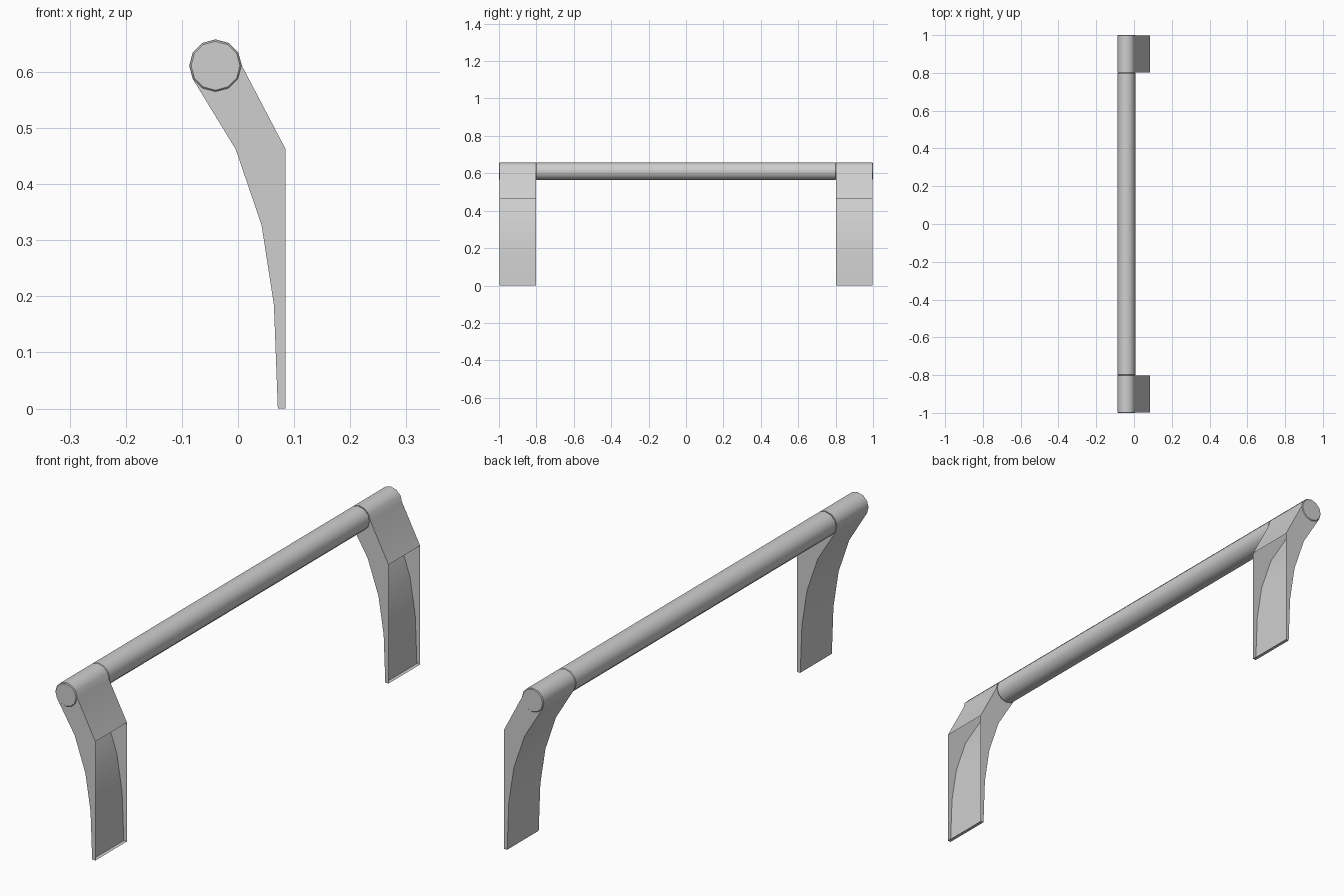
import bpy, bmesh
from math import sin, cos, pi, radians

if "Cube" in bpy.data.objects:
    bpy.data.objects.remove(bpy.data.objects["Cube"])

# Single satin grey
grey = bpy.data.materials.new("satin_grey")
grey.use_nodes = True
colour = (0.62, 0.62, 0.62, 1)
grey.diffuse_color = colour
grey.node_tree.nodes["Principled BSDF"].inputs["Base Color"].default_value = colour

SIDES = 12
CX, CZ, R = -0.04, 0.611, 0.047   # bar axis and radius
RIM = 0.0435                      # radius of chamfered ends
INNER, OUTER = 0.803, 0.997       # leg side walls


def ring_point(step, radius):
    a = 2 * pi * step / SIDES
    return CX + radius * cos(a), CZ + radius * sin(a)


def finish(name, bm):
    mesh = bpy.data.meshes.new(name)
    bm.to_mesh(mesh)
    bm.free()
    mesh.materials.append(grey)
    obj = bpy.data.objects.new(name, mesh)
    bpy.context.collection.objects.link(obj)
    bpy.ops.object.select_all(action='DESELECT')
    obj.select_set(True)
    bpy.context.view_layer.objects.active = obj
    bpy.ops.object.shade_smooth_by_angle(angle=radians(32))
    return obj


def turned(name, sections):
    """Closed round part along y from (y, radius) sections."""
    bm = bmesh.new()
    rings = []
    for y, radius in sections:
        pts = [ring_point(i, radius) for i in range(SIDES)]
        rings.append([bm.verts.new((x, y, z)) for x, z in pts])
    for a, b in zip(rings, rings[1:]):
        for i in range(SIDES):
            j = (i + 1) % SIDES
            bm.faces.new((a[i], a[j], b[j], b[i]))
    bm.faces.new(rings[0])
    bm.faces.new(rings[-1])
    bmesh.ops.recalc_face_normals(bm, faces=bm.faces)
    return finish(name, bm)


def leg(name, y0, y1):
    """Thin shell: rounded head, curved sheet, foot plate, open on +x."""
    bm = bmesh.new()
    head = [ring_point(i, R) for i in range(8)]
    sheet = [(-0.004, 0.462), (0.042, 0.327), (0.064, 0.185), (0.071, 0)]
    profile = [(0.085, 0.462)] + head + sheet + [(0.085, 0)]
    a = [bm.verts.new((x, y0, z)) for x, z in profile]
    b = [bm.verts.new((x, y1, z)) for x, z in profile]
    # Side walls, then the strip; the last edge of the profile stays open
    bm.faces.new(a)
    bm.faces.new(list(reversed(b)))
    for i in range(len(profile) - 1):
        bm.faces.new((a[i + 1], a[i], b[i], b[i + 1]))
    # Make all faces point outwards, judged by the front side wall
    bm.normal_update()
    bm.faces.ensure_lookup_table()
    if bm.faces[0].normal.y > 0:
        bmesh.ops.reverse_faces(bm, faces=bm.faces)
    return finish(name, bm)


# Grip bar with chamfered ends
turned("grip_bar", [(-INNER, RIM), (-INNER + 0.005, R),
                    (INNER - 0.005, R), (INNER, RIM)])

# Legs and their round end caps
leg("front_leg", -OUTER, -INNER)
leg("back_leg", INNER, OUTER)
for side, s in (("front", -1), ("back", 1)):
    turned(side + "_end_cap", [(s * (OUTER - 0.001), R), (s, RIM)])
